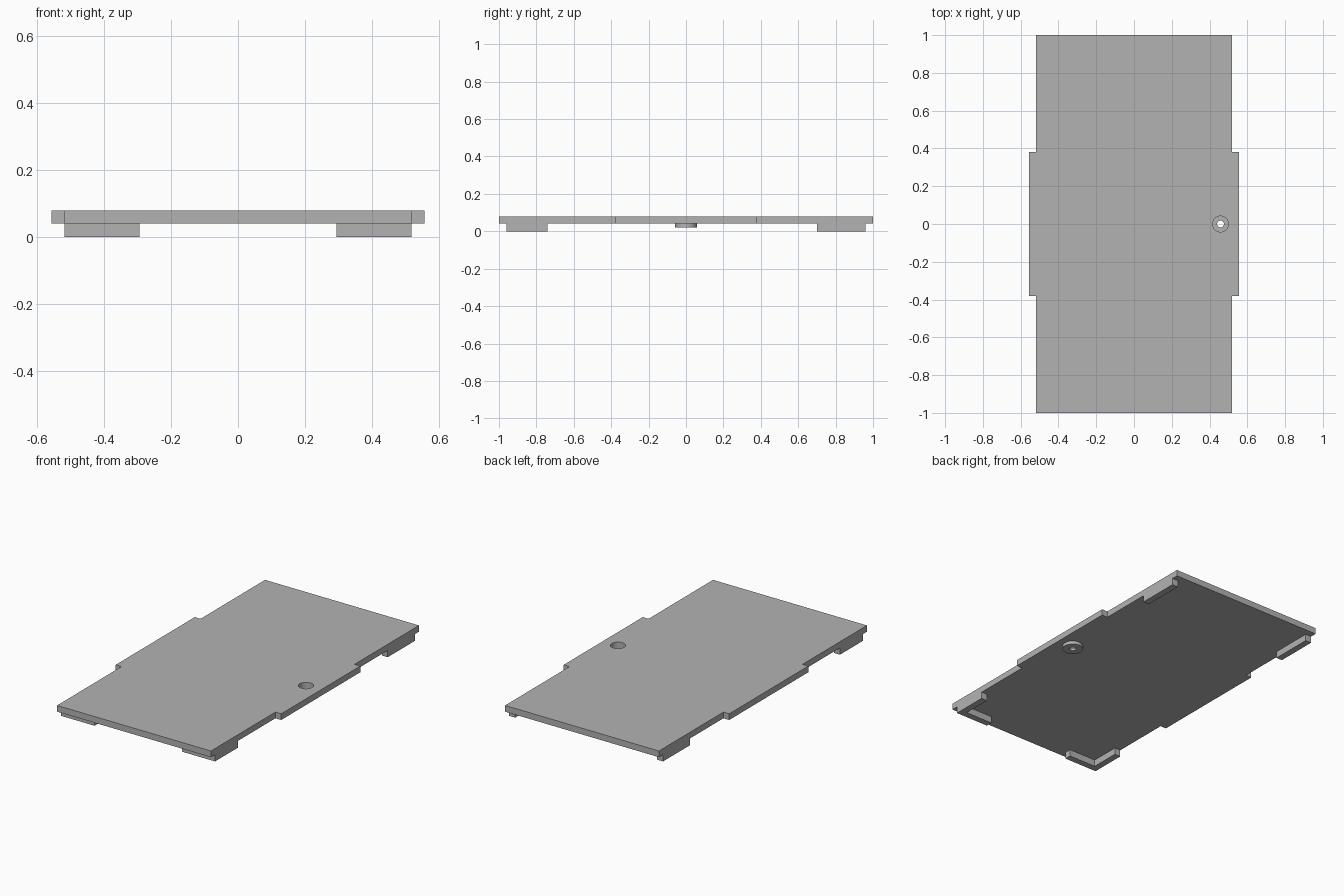
import bpy
import bmesh

if "Cube" in bpy.data.objects:
    bpy.data.objects.remove(bpy.data.objects["Cube"], do_unlink=True)

# Main dimensions
TOP, UNDER = 0.079, 0.041
HALF_X, TAB_X, TAB_Y = 0.518, 0.557, 0.38
WALL, FOOT_Y = 0.04, 0.96
HOLE_X = 0.458

grey = bpy.data.materials.new("matte_grey")
grey.use_nodes = True
grey.diffuse_color = (0.45, 0.45, 0.45, 1)
grey.node_tree.nodes["Principled BSDF"].inputs["Base Color"].default_value = (0.45, 0.45, 0.45, 1)


def finish(bm, name):
    bmesh.ops.recalc_face_normals(bm, faces=bm.faces)
    mesh = bpy.data.meshes.new(name)
    bm.to_mesh(mesh)
    bm.free()
    mesh.materials.append(grey)
    ob = bpy.data.objects.new(name, mesh)
    bpy.context.collection.objects.link(ob)
    return ob


def extrude_outline(name, points, z0, z1):
    """Solid made by raising a flat outline from z0 to z1."""
    bm = bmesh.new()
    face = bm.faces.new([bm.verts.new((x, y, z0)) for x, y in points])
    raised = bmesh.ops.extrude_face_region(bm, geom=[face])["geom"]
    verts = [g for g in raised if isinstance(g, bmesh.types.BMVert)]
    bmesh.ops.translate(bm, verts=verts, vec=(0, 0, z1 - z0))
    return finish(bm, name)


def disc(name, radius, z0, z1):
    """Upright cylinder on the hole axis."""
    bm = bmesh.new()
    bmesh.ops.create_cone(bm, cap_ends=True, segments=48, radius1=radius,
                          radius2=radius, depth=z1 - z0)
    bmesh.ops.translate(bm, verts=bm.verts, vec=(HOLE_X, 0, (z0 + z1) / 2))
    return finish(bm, name)


def combine(target, tool, operation):
    """Apply a boolean and discard the tool."""
    tool.hide_render = True
    mod = target.modifiers.new("cut", "BOOLEAN")
    mod.operation, mod.object, mod.solver = operation, tool, "EXACT"
    bpy.context.view_layer.objects.active = target
    bpy.ops.object.modifier_apply(modifier=mod.name)
    bpy.data.objects.remove(tool, do_unlink=True)


# Cover plate with a shallow tab on each long side
half = [(HALF_X, -1), (HALF_X, -TAB_Y), (TAB_X, -TAB_Y),
        (TAB_X, TAB_Y), (HALF_X, TAB_Y), (HALF_X, 1)]
plate = extrude_outline("cover_plate", half + [(-x, -y) for x, y in half], UNDER, TOP)

# Round boss below, with a pocket from above and a small through hole
combine(plate, disc("boss", 0.058, 0.021, 0.06), "UNION")
combine(plate, disc("pocket_cutter", 0.042, 0.038, 0.12), "DIFFERENCE")
combine(plate, disc("hole_cutter", 0.018, -0.05, 0.1), "DIFFERENCE")

# Locating feet: L-shaped at the front corners, straight at the back
inner = HALF_X - WALL
for side, s in (("right", -1), ("left", 1)):
    front = [(HALF_X, -FOOT_Y), (HALF_X, -0.74), (inner, -0.74),
             (inner, WALL - FOOT_Y), (0.294, WALL - FOOT_Y), (0.294, -FOOT_Y)]
    back = [(HALF_X, 0.7), (HALF_X, FOOT_Y), (inner, FOOT_Y), (inner, 0.7)]
    for name, pts in (("front", front), ("back", back)):
        extrude_outline(f"{name}_foot_{side}", [(s * x, y) for x, y in pts], 0, UNDER)

# Smooth the round walls while keeping edges crisp
bpy.ops.object.select_all(action="DESELECT")
plate.select_set(True)
bpy.context.view_layer.objects.active = plate
bpy.ops.object.shade_smooth_by_angle()
